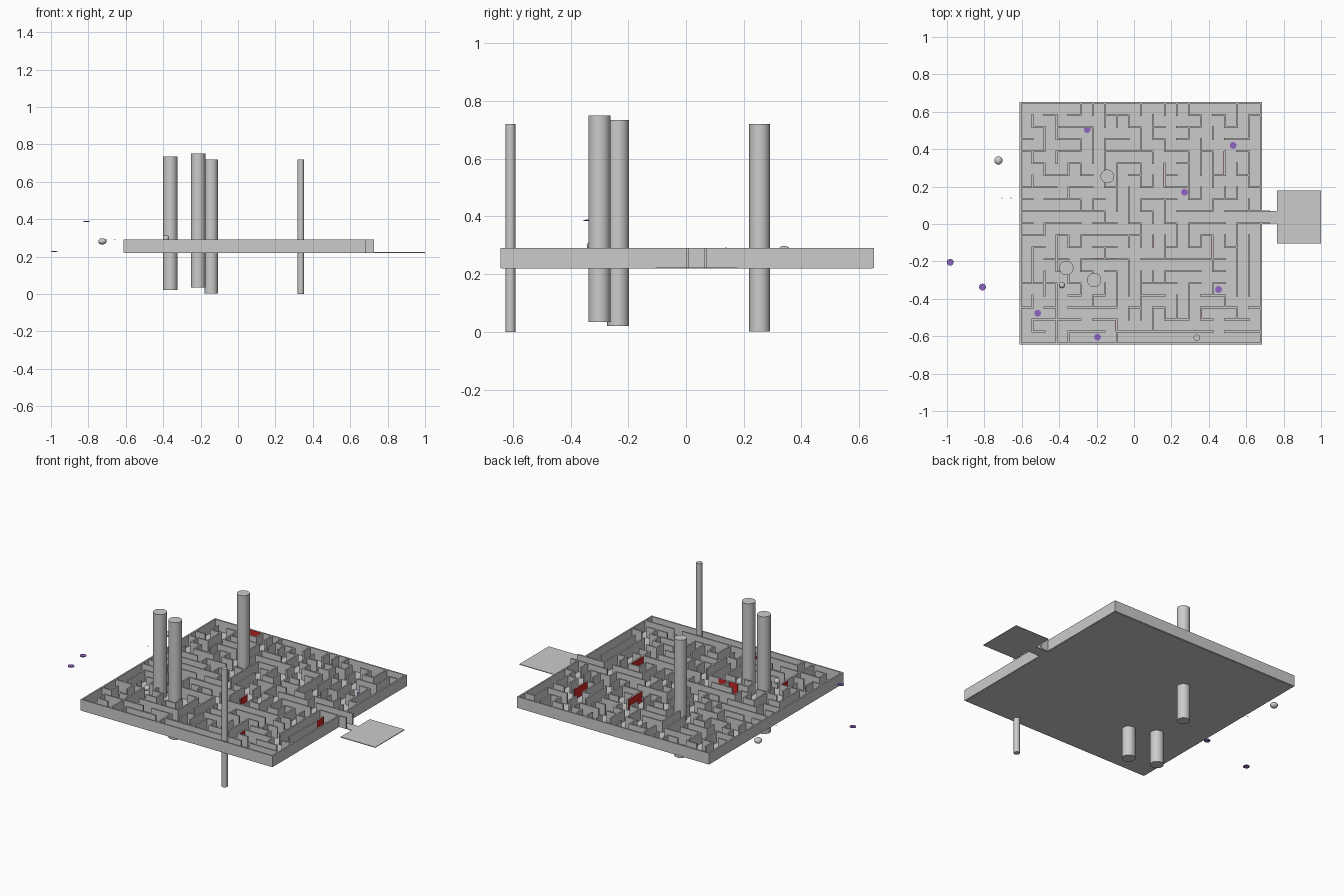
import bpy, bmesh, math, random
from mathutils import Matrix

if "Cube" in bpy.data.objects:
    bpy.data.objects.remove(bpy.data.objects["Cube"])

random.seed(7)
N, X0, Y0, S = 20, -0.607, 0.647, 0.0643   # grid size, back-left corner, cell
Z0, Z1, T = 0.222, 0.29, 0.009             # floor, wall top, wall thickness


def material(name, rgb):
    m = bpy.data.materials.new(name)
    m.diffuse_color = (*rgb, 1)
    m.use_nodes = True
    m.node_tree.nodes["Principled BSDF"].inputs["Base Color"].default_value = m.diffuse_color
    return m


red = material("red", (0.6, 0.02, 0.02))
purple = material("purple", (0.28, 0.13, 0.55))


def finish(name, bm, mat=None):
    me = bpy.data.meshes.new(name)
    bm.to_mesh(me)
    bm.free()
    ob = bpy.data.objects.new(name, me)
    bpy.context.collection.objects.link(ob)
    if mat:
        me.materials.append(mat)
    return ob


def box(bm, x0, x1, y0, y1, z0, z1):
    m = Matrix.Translation(((x0 + x1) / 2, (y0 + y1) / 2, (z0 + z1) / 2))
    bmesh.ops.create_cube(bm, size=1, matrix=m @ Matrix.Diagonal((x1 - x0, y1 - y0, z1 - z0, 1)))


def gx(i):
    return X0 + S * i


def gy(j):
    return Y0 - S * j


def wall(bm, a, b):
    h = T / 2
    (i0, j0), (i1, j1) = sorted((a, b))
    box(bm, gx(i0) - h, gx(i1) + h, gy(j1) - h, gy(j0) + h, Z0, Z1)


# Red panels: two groups facing opposite ways, as grid runs
panels_back = [(16, 11, 16, 13), (17, 4, 17, 6), (12, 5, 12, 7),
               (6, 13, 8, 13), (3, 15, 3, 16), (8, 18, 8, 19)]
panels_front = [(3, 0, 5, 0), (11, 11, 11, 12), (19, 11, 19, 12), (15, 17, 15, 18)]

# Clearly readable inner walls, as grid runs
main_walls = [
    (0, 9, 6, 9), (1, 2, 2, 2), (2, 2, 2, 4), (0, 4, 2, 4), (7, 0, 7, 2),
    (6, 2, 6, 5), (5, 13, 9, 13), (9, 13, 9, 15), (8, 19, 16, 19), (8, 18, 8, 20),
    (18, 10, 18, 16), (6, 11, 9, 11), (9, 11, 9, 12), (10, 15, 10, 18),
    (10, 15, 13, 15), (0, 15, 3, 15), (3, 15, 3, 20), (16, 2, 16, 3),
    (17, 9, 20, 9), (18, 10, 20, 10), (13, 9, 16, 9), (12, 13, 17, 13), (8, 15, 8, 17)]

# Collect unit edges of the maze, then grow walls to every free grid node
nodes = {(i, j) for i in range(N + 1) for j in range(N + 1) if i in (0, N) or j in (0, N)}
edges = set()
for i0, j0, i1, j1 in main_walls + panels_back + panels_front:
    n = abs(i1 - i0) + abs(j1 - j0)
    run = [(i0 + (i1 - i0) * k // n, j0 + (j1 - j0) * k // n) for k in range(n + 1)]
    nodes.update(run)
    edges.update(zip(run, run[1:]))
active = sorted(nodes)
while active:
    p = active[-1] if random.random() < 0.55 else random.choice(active)
    free = [q for q in ((p[0] + 1, p[1]), (p[0] - 1, p[1]), (p[0], p[1] + 1), (p[0], p[1] - 1))
            if 0 < q[0] < N and 0 < q[1] < N and q not in nodes]
    if free:
        q = random.choice(free)
        edges.add((p, q))
        nodes.add(q)
        active.append(q)
    else:
        active.remove(p)

bm = bmesh.new()
for a, b in sorted(edges):
    wall(bm, a, b)
finish("maze_walls", bm)

# Outer walls with the exit gap and its short passage
bm = bmesh.new()
for a, b in (((0, 0), (N, 0)), ((0, N), (N, N)), ((0, 0), (0, N)), ((N, 0), (N, 9)), ((N, 10), (N, N))):
    wall(bm, a, b)
for j in (9, 10):
    box(bm, gx(N), 0.728, gy(j) - T / 2, gy(j) + T / 2, Z0, Z1)
finish("outer_walls", bm)

# Floor, passage floor and exit platform
bm = bmesh.new()
box(bm, gx(0), gx(N), gy(N), gy(0), Z0 - 0.003, Z0 + 0.001)
box(bm, gx(N), 0.765, gy(10), gy(9), Z0 - 0.003, Z0 + 0.001)
box(bm, 0.765, 1.0, -0.105, 0.178, Z0 - 0.003, Z0 + 0.001)
finish("floor_and_platform", bm)

# Red panels on the wall faces
bm = bmesh.new()
for runs, s in ((panels_back, 1), (panels_front, -1)):
    for i0, j0, i1, j1 in runs:
        d = s * (T / 2 + 0.001)
        ox, oy = (-d, 0) if i0 == i1 else (0, d)
        tx, ty = (0.001, 0) if i0 == i1 else (0, 0.001)
        box(bm, gx(i0) + ox - tx, gx(i1) + ox + tx, gy(j1) + oy - ty, gy(j0) + oy + ty, Z0 + 0.002, Z1 - 0.001)
finish("red_panels", bm, red)

# Tall pillars passing through the floor
for x, y, r, z0, z1 in ((-0.362, -0.235, 0.038, 0.02, 0.735), (-0.213, -0.3, 0.038, 0.035, 0.75),
                        (-0.143, 0.255, 0.036, 0.002, 0.72), (0.336, -0.608, 0.017, 0, 0.72)):
    bpy.ops.mesh.primitive_cylinder_add(vertices=32, radius=r, depth=z1 - z0, location=(x, y, (z0 + z1) / 2))
    bpy.context.object.name = "pillar"
    bpy.ops.object.shade_smooth_by_angle()

# Balls and tiny pellets
for name, x, y, z, r, rz in (("ball", -0.725, 0.34, 0.281, 0.022, 0.017), ("ball", -0.385, -0.327, 0.298, 0.017, 0.016),
                             ("pellet", -0.705, 0.138, 0.29, 0.003, 0.003), ("pellet", -0.658, 0.138, 0.29, 0.003, 0.003)):
    bpy.ops.mesh.primitive_uv_sphere_add(segments=24, ring_count=12, radius=1, location=(x, y, z))
    bpy.context.object.name = name
    bpy.context.object.scale = (r, r, rz)
    bpy.ops.object.shade_smooth_by_angle()

# Purple coins with a raised star on top
for x, y, z in ((-0.25, 0.505, 0.226), (0.53, 0.42, 0.226), (0.27, 0.17, 0.226), (0.452, -0.35, 0.226),
                (-0.515, -0.477, 0.226), (-0.195, -0.605, 0.226), (-0.983, -0.205, 0.226), (-0.81, -0.337, 0.386)):
    bm = bmesh.new()
    bmesh.ops.create_cone(bm, cap_ends=True, segments=20, radius1=0.018, radius2=0.018, depth=0.004)
    vs = []
    for k in range(10):
        r, a = (0.013, 0.006)[k % 2], math.pi / 2 + k * math.pi / 5
        vs.append(bm.verts.new((r * math.cos(a), r * math.sin(a), 0.002)))
    star = bm.faces.new(vs)
    top = bmesh.ops.extrude_face_region(bm, geom=[star])["geom"]
    bmesh.ops.translate(bm, verts=[v for v in top if isinstance(v, bmesh.types.BMVert)], vec=(0, 0, 0.001))
    finish("star_coin", bm, purple).location = (x, y, z)
